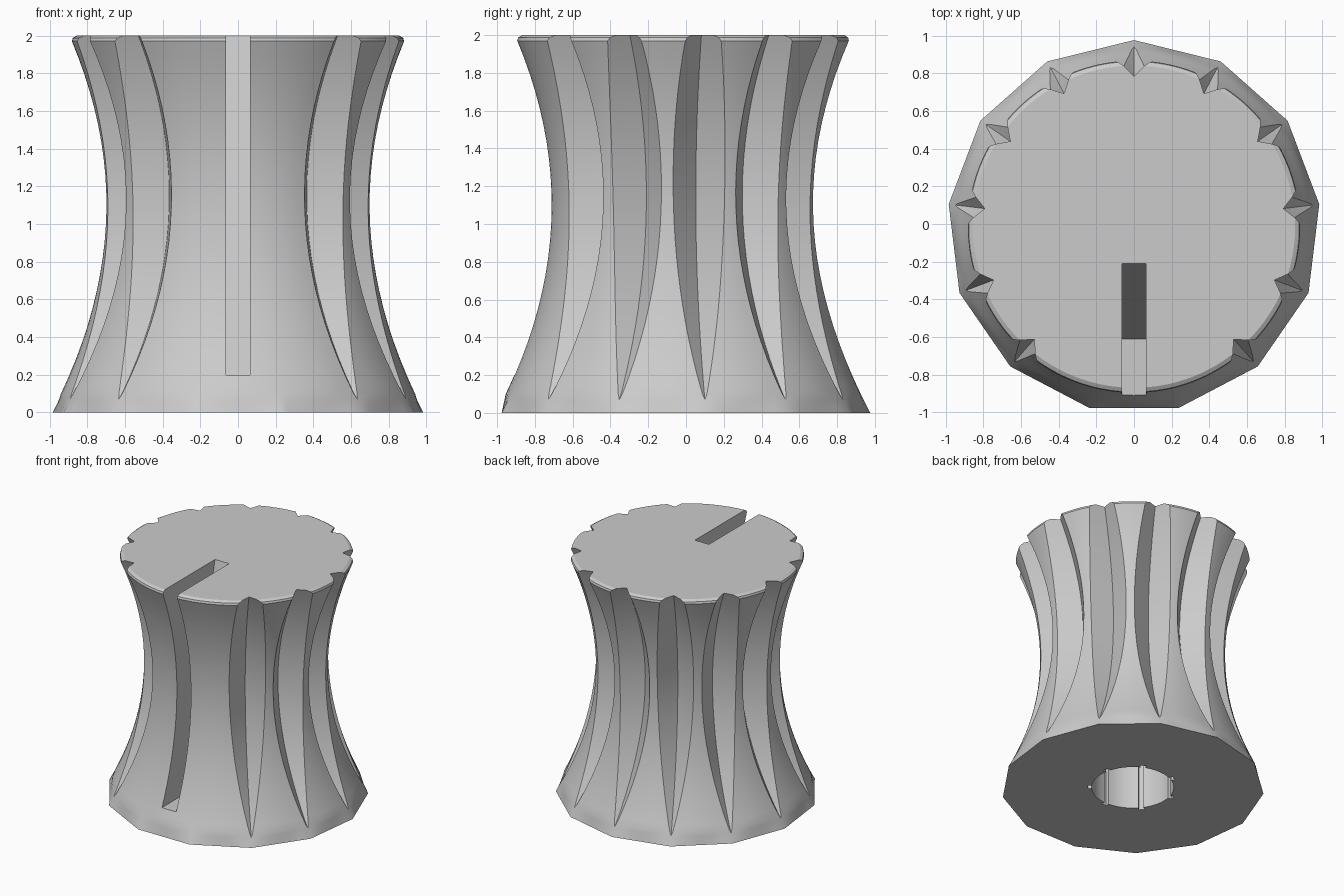
import bpy, bmesh, math
from math import sin, cos, pi

cube = bpy.data.objects.get("Cube")
if cube:
    bpy.data.objects.remove(cube, do_unlink=True)

SIDES = 13
SECTOR = 2 * pi / SIDES
CENTRE_Y = -0.0145
TIP_Z = 0.07        # height where the grooves start

grey = bpy.data.materials.new("plain grey")
grey.use_nodes = True
grey.diffuse_color = (0.6, 0.6, 0.6, 1)
grey.node_tree.nodes["Principled BSDF"].inputs["Base Color"].default_value = (0.6, 0.6, 0.6, 1)


def make_object(name, bm):
    bmesh.ops.remove_doubles(bm, verts=bm.verts, dist=1e-4)
    bmesh.ops.recalc_face_normals(bm, faces=bm.faces)
    mesh = bpy.data.meshes.new(name)
    bm.to_mesh(mesh)
    bm.free()
    mesh.materials.append(grey)
    obj = bpy.data.objects.new(name, mesh)
    bpy.context.collection.objects.link(obj)
    return obj


def loft(name, rings):
    """Closed skin through equal-length rings, capped at both ends."""
    bm = bmesh.new()
    rows = [[bm.verts.new(p) for p in ring] for ring in rings]
    n = len(rows[0])
    for a, b in zip(rows, rows[1:]):
        for i in range(n):
            j = (i + 1) % n
            bm.faces.new((a[i], a[j], b[j], b[i]))
    bm.faces.new(rows[0][::-1])
    bm.faces.new(rows[-1])
    return make_object(name, bm)


def polar(r, angle, z):
    return (r * cos(angle), r * sin(angle) + CENTRE_Y, z)


# Waisted body profile, and the deeper profile of the groove valleys
def waist(z):
    return 0.70 + 0.24 * (z - 1.1) ** 2


def valley(z):
    return 0.55 + 0.343 * (z - 1.15) ** 2


def body_ring(z, radius):
    base = max(0, 1 - z / 0.1)      # polygon at the foot, round above
    ring = []

    def skin(offset, centre):
        d = abs(offset) if abs(offset) < SECTOR / 2 else SECTOR - abs(offset)
        flat = cos(pi / SIDES) / cos(pi / SIDES - d)
        ring.append(polar(radius * (1 + base * (flat - 1)), centre + offset, z))

    for k in range(SIDES):
        centre = pi / 2 + k * SECTOR

        # right-angled V groove, left out at the two front corners
        def half(i):
            if i % SIDES in (6, 7):
                return 0.03
            if z <= TIP_Z:
                return 0.0
            return max(0, math.acos(min(1, valley(z) / (radius * 2 ** 0.5))) - pi / 4)

        h, h_next = half(k), half(k + 1)
        if k in (6, 7):
            skin(0, centre)
        else:
            ring.append(polar(min(radius, valley(z)) if h > 0 else radius, centre, z))
        steps = 6
        for s in range(steps + 1):
            skin(h + (SECTOR - h_next - h) * s / steps, centre)
    return ring


heights = [0, 0.035, TIP_Z, 0.1, 0.15] + [0.2 + 0.0885 * i for i in range(21)]
rings = [body_ring(z, waist(z)) for z in heights]
rings += [body_ring(1.987, 0.877), body_ring(2.0, 0.855)]
body = loft("knob_body", rings)

# Pointer slot with a slanted back wall
slot_side = [(-0.61, 0.2), (-0.21, 2.0), (-0.188, 2.1), (-1.3, 2.1), (-1.3, 0.2)]
slot = loft("slot_cutter", [[(x, y, z) for y, z in slot_side] for x in (-0.065, 0.065)])

# Shaft hole with narrow key grooves
hole_outline = []
KEYS = 7
for k in range(KEYS):
    mid = -pi / 2 + k * 2 * pi / KEYS
    w = 0.065
    hole_outline += [(0.31, mid - w), (0.34, mid - w), (0.34, mid + w)]
    span = 2 * pi / KEYS - 2 * w
    hole_outline += [(0.31, mid + w + span * s / 6) for s in range(6)]
hole = loft("shaft_hole_cutter", [[polar(r, a, z) for r, a in hole_outline] for z in (-0.1, 1.1)])

bpy.context.view_layer.objects.active = body
for cutter in (slot, hole):
    mod = body.modifiers.new(cutter.name, 'BOOLEAN')
    mod.operation = 'DIFFERENCE'
    mod.solver = 'EXACT'
    mod.object = cutter
    bpy.ops.object.modifier_apply(modifier=mod.name)
    bpy.data.objects.remove(cutter, do_unlink=True)

for obj in bpy.context.selected_objects:
    obj.select_set(False)
body.select_set(True)
bpy.ops.object.shade_smooth_by_angle(angle=math.radians(30))
